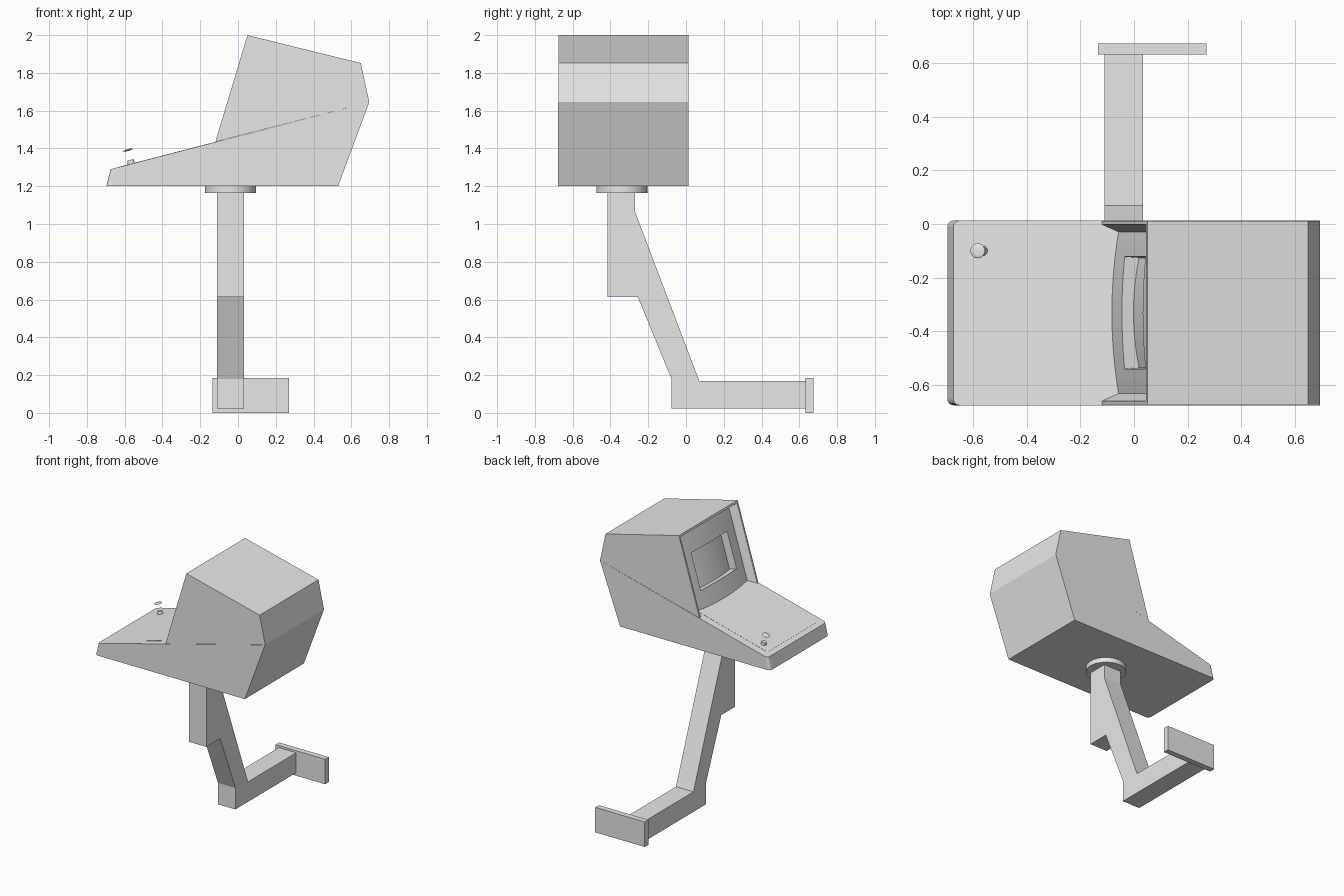
import bpy, bmesh, math
from mathutils import Vector, Matrix

if "Cube" in bpy.data.objects:
    bpy.data.objects.remove(bpy.data.objects["Cube"], do_unlink=True)

GREY = (0.8, 0.8, 0.8, 1.0)
mat = bpy.data.materials.new("light grey")
mat.use_nodes = True
mat.diffuse_color = GREY
mat.node_tree.nodes["Principled BSDF"].inputs["Base Color"].default_value = GREY


def finish(name, bm):
    bmesh.ops.recalc_face_normals(bm, faces=bm.faces)
    mesh = bpy.data.meshes.new(name)
    bm.to_mesh(mesh)
    bm.free()
    mesh.materials.append(mat)
    obj = bpy.data.objects.new(name, mesh)
    bpy.context.collection.objects.link(obj)
    return obj


def loft(ring_a, ring_b):
    """Closed solid between two matching rings of points."""
    bm = bmesh.new()
    a = [bm.verts.new(p) for p in ring_a]
    b = [bm.verts.new(p) for p in ring_b]
    bm.faces.new(a)
    bm.faces.new(b[::-1])
    n = len(a)
    for i in range(n):
        j = (i + 1) % n
        bm.faces.new((a[i], b[i], b[j], a[j]))
    return bm


def prism_y(profile, y0, y1):
    return loft([(x, y0, z) for x, z in profile], [(x, y1, z) for x, z in profile])


def prism_x(profile, x0, x1):
    return loft([(x0, y, z) for y, z in profile], [(x1, y, z) for y, z in profile])


def smooth(obj):
    bpy.ops.object.select_all(action="DESELECT")
    obj.select_set(True)
    bpy.context.view_layer.objects.active = obj
    bpy.ops.object.shade_smooth_by_angle(angle=math.radians(35))


Y0, Y1 = -0.675, 0.012
YC = (Y0 + Y1) / 2

# Cabinet base with the sloping control panel, rounded at its front corners
bm = prism_y([(-0.697, 1.2), (-0.675, 1.29), (0.695, 1.645), (0.53, 1.2)], Y0 - 0.002, Y1 + 0.001)
corners = [e for e in bm.edges
           if all(v.co.x < -0.6 for v in e.verts) and abs(e.verts[0].co.y - e.verts[1].co.y) < 0.01]
bmesh.ops.bevel(bm, geom=corners, offset=0.022, segments=3, affect="EDGES", profile=0.5)
finish("cabinet_base", bm)

# Monitor hood
hood = finish("monitor_hood",
              prism_y([(-0.12, 1.435), (0.05, 2.0), (0.65, 1.852), (0.695, 1.645)], Y0, Y1))

# Frame of the sloped screen opening: along the slope, and inward
foot = Vector((-0.12, 0, 1.435))
up = Vector((0.17, 0, 0.565)).normalized()
inward = Vector((up.z, 0, -up.x))


def cut_opening(name, half_out, half_in, v0, v1, edge_depth, bulge):
    """Cut a tapered recess whose floor bulges out like a picture tube."""
    shape = [(half_out, -0.02), (half_out, 0.0)]
    steps = 12
    for i in range(steps + 1):
        s = 1 - 2 * i / steps
        shape.append((half_in * s, edge_depth - bulge * (1 - s * s)))
    shape += [(-half_out, 0.0), (-half_out, -0.02)]
    rings = [[foot + up * v + inward * d + Vector((0, YC + y, 0)) for y, d in shape]
             for v in (v0, v1)]
    cutter = finish(name, loft(*rings))
    cutter.hide_render = True
    mod = hood.modifiers.new(name, "BOOLEAN")
    mod.operation = "DIFFERENCE"
    mod.solver = "EXACT"
    mod.object = cutter
    bpy.context.view_layer.objects.active = hood
    bpy.ops.object.modifier_apply(modifier=name)
    bpy.data.objects.remove(cutter, do_unlink=True)


# Bezel recess, then the screen window within it
cut_opening("bezel_cutter", 0.33, 0.302, -0.08, 0.575, 0.055, 0.022)
cut_opening("screen_cutter", 0.213, 0.205, 0.15, 0.42, 0.1, 0.022)

# Control panel frame: thin overlay, joystick base and cap
slope = math.atan2(0.355, 1.37)
tilt = Matrix.Rotation(-slope, 4, "Y")


def on_panel(x, y, lift):
    z = 1.29 + (x + 0.675) * math.tan(slope)
    return Matrix.Translation((x, y, z)) @ tilt @ Matrix.Translation((0, 0, lift))


bm = bmesh.new()
bmesh.ops.create_cube(bm, size=1, matrix=on_panel(-0.36, YC, 0) @ Matrix.Diagonal((0.57, 0.575, 0.002, 1)))
finish("panel_overlay", bm)

bm = bmesh.new()
bmesh.ops.create_cone(bm, cap_ends=True, segments=24, radius1=0.019, radius2=0.017, depth=0.02,
                      matrix=on_panel(-0.565, -0.1, 0.011))
smooth(finish("joystick_base", bm))

bm = bmesh.new()
bmesh.ops.create_uvsphere(bm, u_segments=24, v_segments=12, radius=1,
                          matrix=on_panel(-0.565, -0.1, 0.075) @ Matrix.Diagonal((0.028, 0.028, 0.005, 1)))
smooth(finish("joystick_cap", bm))

# Swivel disc under the cabinet
bm = bmesh.new()
bmesh.ops.create_cone(bm, cap_ends=True, segments=48, radius1=0.135, radius2=0.135, depth=0.038,
                      matrix=Matrix.Translation((-0.04, -0.34, 1.183)))
smooth(finish("swivel_disc", bm))

# Bent support arm
finish("support_arm", prism_x([
    (-0.415, 1.17), (-0.27, 1.17), (-0.27, 1.065), (0.07, 0.17), (0.64, 0.17),
    (0.64, 0.022), (-0.077, 0.022), (-0.077, 0.18), (-0.255, 0.613), (-0.415, 0.613)], -0.11, 0.033))

# Wall mounting plate
finish("mounting_plate", prism_x([(0.633, 0), (0.675, 0), (0.675, 0.185), (0.633, 0.185)], -0.135, 0.27))
